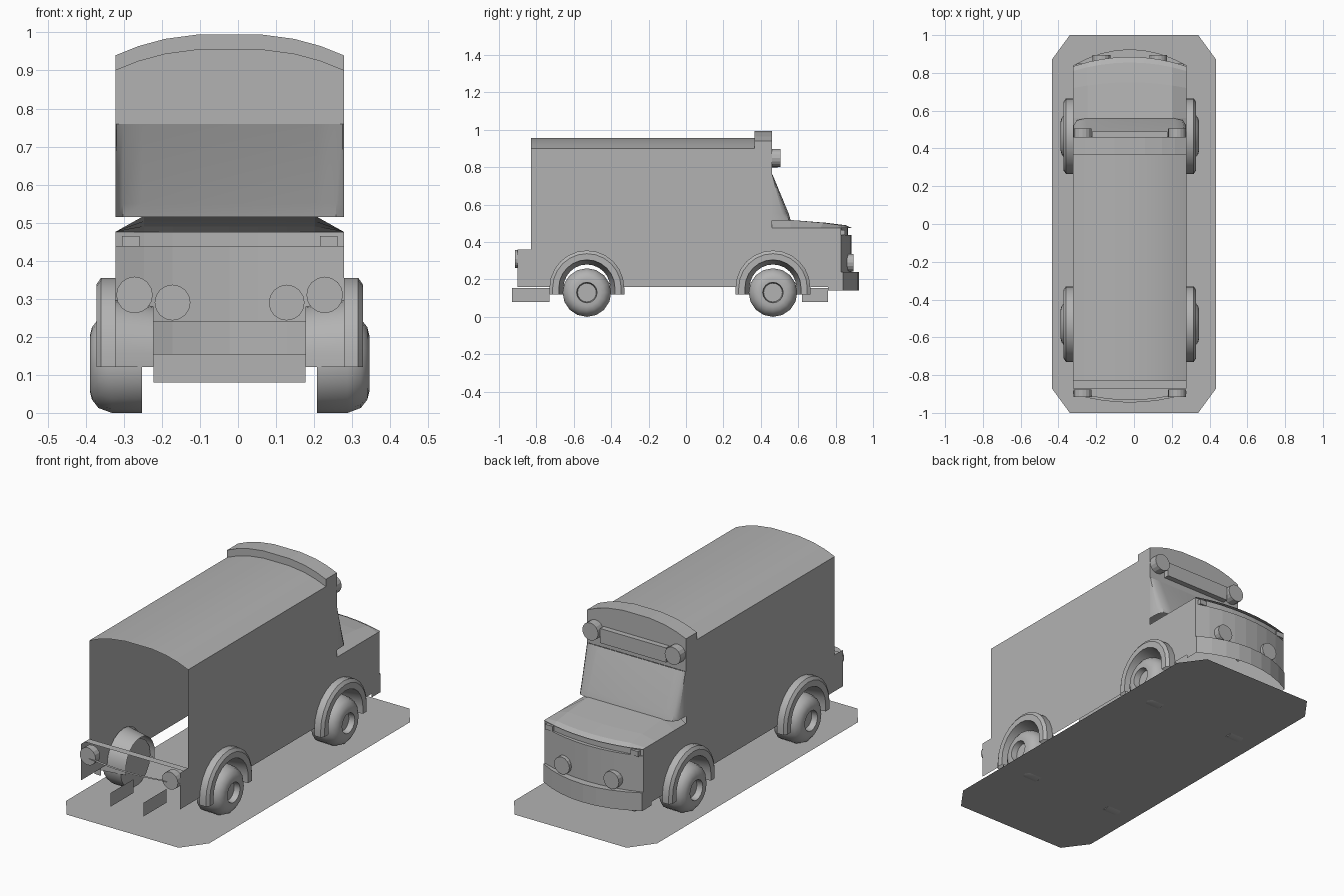
import bpy
import bmesh
from math import sin, cos, pi

cube = bpy.data.objects.get("Cube")
if cube:
    bpy.data.objects.remove(cube, do_unlink=True)

grey = bpy.data.materials.new("plain grey")
grey.use_nodes = True
grey.diffuse_color = (0.45, 0.45, 0.45, 1)
bsdf = next(n for n in grey.node_tree.nodes if n.type == "BSDF_PRINCIPLED")
bsdf.inputs["Base Color"].default_value = (0.45, 0.45, 0.45, 1)

X0 = -0.022          # the van sits slightly off the base centre
W = 0.3              # half width of the body
WHEELS = (-0.53, 0.465)


def make(name, verts, faces, smooth=False, shift=X0):
    mesh = bpy.data.meshes.new(name)
    mesh.from_pydata([(x + shift, y, z) for x, y, z in verts], [], faces)
    bm = bmesh.new()
    bm.from_mesh(mesh)
    bmesh.ops.remove_doubles(bm, verts=bm.verts, dist=0.0001)
    bmesh.ops.recalc_face_normals(bm, faces=bm.faces)
    bm.to_mesh(mesh)
    bm.free()
    mesh.materials.append(grey)
    obj = bpy.data.objects.new(name, mesh)
    bpy.context.collection.objects.link(obj)
    if smooth:
        bpy.ops.object.select_all(action="DESELECT")
        obj.select_set(True)
        bpy.context.view_layer.objects.active = obj
        bpy.ops.object.shade_smooth_by_angle(angle=0.6)
    return obj


def loft(name, rows, smooth=False, closed=False):
    """Skin equal-length rows of points."""
    n = len(rows[0])
    verts = [p for row in rows for p in row]
    faces = []
    for r in range(len(rows) - 1):
        for i in range(n if closed else n - 1):
            j = (i + 1) % n
            faces.append((r * n + i, r * n + j, (r + 1) * n + j, (r + 1) * n + i))
    return make(name, verts, faces, smooth)


def sheet(name, points, shift=X0):
    return make(name, points, [list(range(len(points)))], shift=shift)


def prism(name, outline, y0, y1):
    """Solid from an (x, z) outline pushed along y."""
    n = len(outline)
    verts = [(x, y, z) for y in (y0, y1) for x, z in outline]
    faces = [list(range(n)), list(range(n, 2 * n))]
    faces += [(i, (i + 1) % n, n + (i + 1) % n, n + i) for i in range(n)]
    return make(name, verts, faces)


def block(name, x0, x1, y0, y1, z0, z1):
    return prism(name, [(x0, z0), (x1, z0), (x1, z1), (x0, z1)], y0, y1)


def lamp(name, x, z, y0, y1, r):
    ring = [(x + r * cos(k * pi / 8), z + r * sin(k * pi / 8)) for k in range(16)]
    return prism(name, ring, y0, y1)


def bow(y_end, y_mid, z, half=W, n=8):
    """Shallow curve across the van."""
    ts = [2 * i / n - 1 for i in range(n + 1)]
    return [(half * t, y_mid + (y_end - y_mid) * t * t, z) for t in ts]


# Base plate
a, b, c = 0.34, 0.435, 0.87
sheet("base_plate", [(x, y, 0.005) for x, y in
      ((a, -1), (b, -c), (b, c), (a, 1), (-a, 1), (-b, c), (-b, -c), (-a, -1))], 0)

# Roof and the raised brow over the windscreen
half_roof = [(W, 0.9), (0.24, 0.924), (0.17, 0.943), (0.08, 0.955)]
roof = half_roof + [(-x, z) for x, z in reversed(half_roof)]
brow = [(x, z + 0.04) for x, z in roof]
loft("roof", [[(x, y, z) for x, z in roof] for y in (-0.83, 0.46)], True)
prism("brow", brow + roof[::-1], 0.365, 0.46)
sheet("cab_front_wall", [(x, 0.46, z) for x, z in roof + [(-W, 0.76), (W, 0.76)]])

# Sides with wheel cut-outs
def cutout(yc, r=0.145):
    return [(yc + r, 0.16)] + [(yc + r * cos(k * pi / 10), 0.16 + r * sin(k * pi / 10))
                              for k in range(1, 10)] + [(yc - r, 0.16)]

outline = [(-0.83, 0.9), (0.46, 0.9), (0.46, 0.476), (0.83, 0.476), (0.83, 0.16)]
outline += cutout(WHEELS[1]) + cutout(WHEELS[0])
outline += [(-0.9, 0.16), (-0.9, 0.36), (-0.83, 0.36)]
for s, side in ((1, "left"), (-1, "right")):
    sheet(side + "_side_panel", [(s * W, y, z) for y, z in outline])

# Wraparound windscreen
def screen(y, z, bend):
    half = [(W, 0.46), (W - 0.003, y - bend), (W - 0.02, y - bend * 0.3), (W - 0.07, y)]
    return [(x, v, z) for x, v in half] + [(-x, v, z) for x, v in reversed(half)]

loft("windscreen", [screen(0.463, 0.76, 0.002), screen(0.55, 0.55, 0.035),
                    screen(0.56, 0.515, 0.035)], True)

# Bonnet
rows = []
for y, crown, curve in ((0.46, 0.518, 0), (0.56, 0.518, 0), (0.72, 0.503, 0.03),
                        (0.81, 0.49, 0.045), (0.835, 0.476, 0.05)):
    rows.append([(x, v, crown if abs(x) < 0.24 else 0.476)
                 for x, v, z in bow(y, y + curve, crown)])
loft("bonnet", rows)

# Nose: stepped, bowed panels from the bonnet down
loft("nose", [bow(0.825, 0.865, 0.476), bow(0.825, 0.865, 0.437),
              bow(0.83, 0.885, 0.437), bow(0.83, 0.885, 0.24),
              bow(0.84, 0.925, 0.24), bow(0.84, 0.925, 0.14)])
for s, side in ((1, "left"), (-1, "right")):
    sheet(side + "_bumper_end", [(s * W, y, z) for y, z in
          ((0.76, 0.14), (0.84, 0.14), (0.84, 0.24), (0.76, 0.24))])
    lamp(side + "_headlamp", s * 0.15, 0.29, 0.82, 0.895, 0.047)
    x = s * 0.26
    block(side + "_marker_lamp", x - 0.023, x + 0.023, 0.81, 0.85, 0.437, 0.465)
    lamp(side + "_brow_lamp", s * 0.25, 0.85, 0.46, 0.505, 0.048)
    lamp(side + "_tail_lamp", s * 0.25, 0.31, -0.915, -0.875, 0.048)
    # Rear frame rails
    sheet(side + "_frame_rail", [(s * 0.1, y, z) for y, z in
          ((-0.93, 0.08), (-0.73, 0.08), (-0.73, 0.155), (-0.93, 0.155))])

block("sign_board", -0.2, 0.2, 0.46, 0.49, 0.795, 0.875)
block("front_cross_member", -0.2, 0.2, 0.62, 0.76, 0.08, 0.155)

# Rear ledge and bowed rail
sheet("rear_ledge", [(-W, -0.83, 0.36), (W, -0.83, 0.36), (W, -0.87, 0.36), (-W, -0.87, 0.36)])
loft("rear_rail", [bow(-0.9, -0.945, 0.3), bow(-0.885, -0.93, 0.3)])

# Wheels and arches
tyre = [(0.23, 0), (0.23, 0.09), (0.23, 0.13), (0.31, 0.13), (0.345, 0.117), (0.362, 0.095),
        (0.367, 0.075), (0.367, 0.055), (0.335, 0.05), (0.335, 0)]
flare = [(W, 0.2), (0.338, 0.2), (0.35, 0.183), (0.35, 0.15), (0.32, 0.145), (0.2, 0.125)]
for s, side in ((1, "left"), (-1, "right")):
    for yc, end in zip(WHEELS, ("rear", "front")):
        spin = [k * pi / 8 for k in range(16)]
        loft(f"{end}_{side}_wheel", [[(s * x, yc + r * cos(t), 0.13 + r * sin(t)) for t in spin]
                                     for x, r in tyre], True, True)
        arc = [k * pi / 12 for k in range(13)]
        rows = []
        for x, r in flare:
            row = [(s * x, yc + r * cos(t), 0.155 + r * sin(t)) for t in arc]
            rows.append([(s * x, yc + r, 0.12)] + row + [(s * x, yc - r, 0.12)])
        loft(f"{end}_{side}_arch", rows, True)
